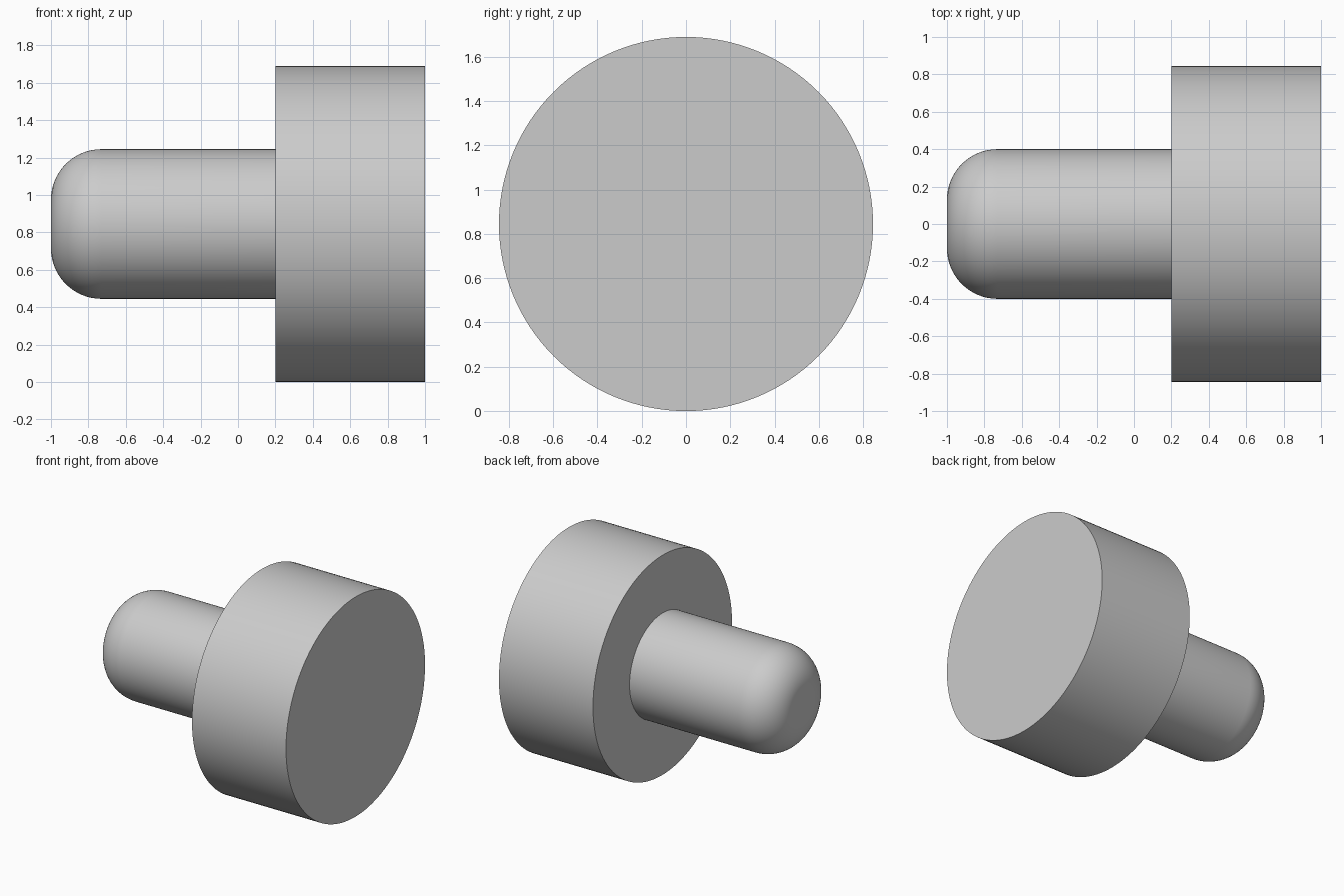
import bpy, bmesh, math
from mathutils import Vector

cube = bpy.data.objects.get("Cube")
if cube:
    bpy.data.objects.remove(cube, do_unlink=True)

HEAD_R, PIN_R, FILLET = 0.845, 0.40, 0.27
TIP_X, SHOULDER_X, END_X = -1.0, 0.2, 1.0
SEGMENTS, FILLET_STEPS = 128, 16

# Plain grey material
grey = bpy.data.materials.new("plain grey")
grey.use_nodes = True
grey.diffuse_color = (0.6, 0.6, 0.6, 1)
grey.node_tree.nodes["Principled BSDF"].inputs["Base Color"].default_value = grey.diffuse_color

# Half profile as (x, radius): rounded tip, shank, shoulder, wide head
profile = [(TIP_X, 0)]
for i in range(FILLET_STEPS + 1):
    a = math.pi / 2 * i / FILLET_STEPS
    profile.append((TIP_X + FILLET * (1 - math.cos(a)),
                    PIN_R - FILLET * (1 - math.sin(a))))
profile += [(SHOULDER_X, PIN_R), (SHOULDER_X, HEAD_R), (END_X, HEAD_R), (END_X, 0)]

# Turn the profile around the x axis into one solid
bm = bmesh.new()
verts = [bm.verts.new((x, 0, r)) for x, r in profile]
edges = [bm.edges.new(pair) for pair in zip(verts, verts[1:])]
bmesh.ops.spin(bm, geom=verts + edges, cent=(0, 0, 0), axis=(1, 0, 0),
               angle=math.tau, steps=SEGMENTS, use_duplicate=False)
bmesh.ops.remove_doubles(bm, verts=bm.verts, dist=0.0001)
bmesh.ops.recalc_face_normals(bm, faces=bm.faces)
bmesh.ops.translate(bm, verts=bm.verts, vec=Vector((0, 0, HEAD_R)))
mesh = bpy.data.meshes.new("headed_pin")
bm.to_mesh(mesh)
bm.free()
mesh.materials.append(grey)

pin = bpy.data.objects.new("headed_pin", mesh)
bpy.context.collection.objects.link(pin)

# Smooth sides with crisp rims
bpy.ops.object.select_all(action='DESELECT')
pin.select_set(True)
bpy.context.view_layer.objects.active = pin
bpy.ops.object.shade_smooth_by_angle(angle=math.radians(30))
